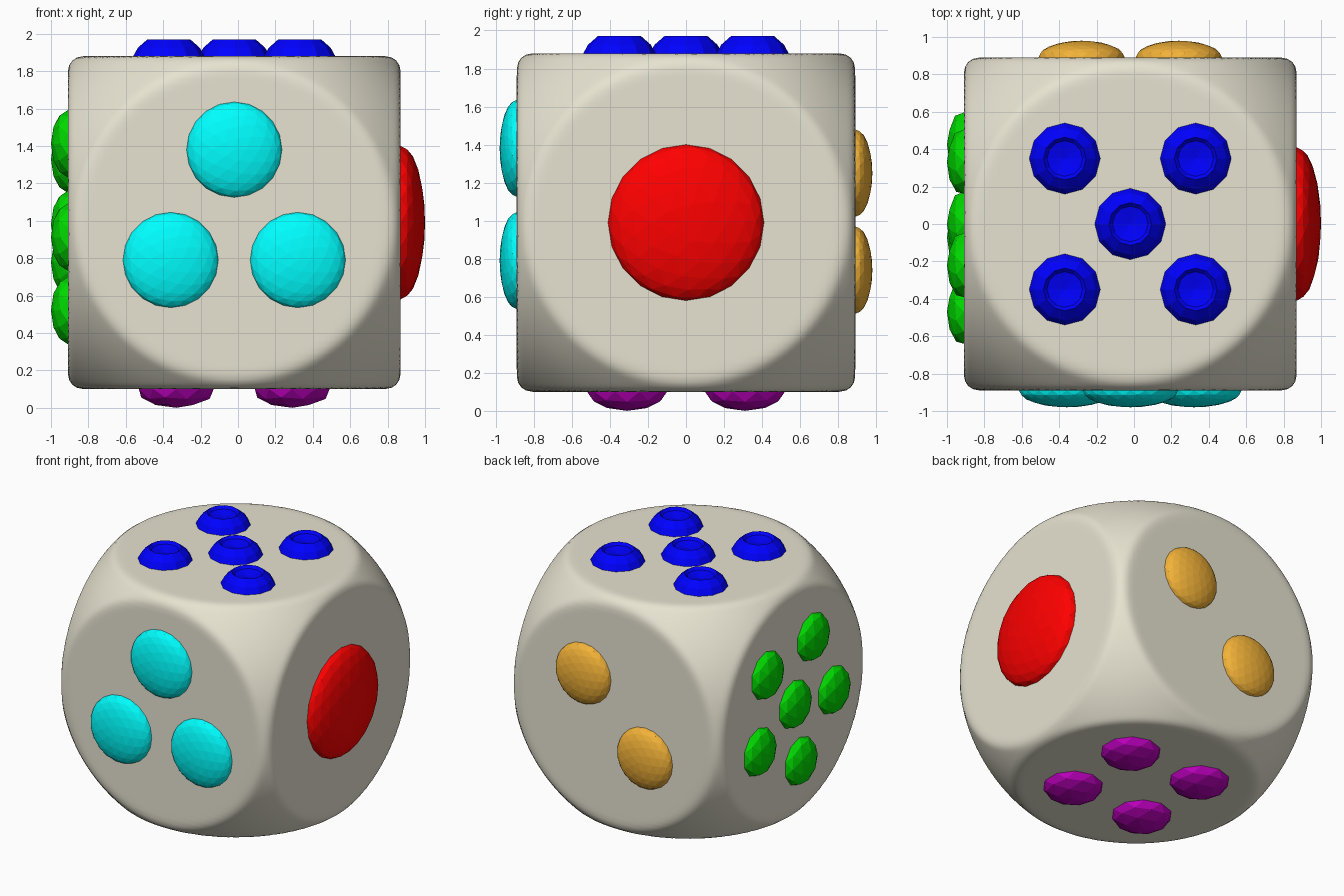
import bpy, bmesh, math
from mathutils import Vector, Matrix

if "Cube" in bpy.data.objects:
    bpy.data.objects.remove(bpy.data.objects["Cube"])

CENTRE = Vector((-0.02, 0.0, 0.99))
HALF = 0.89


def paint(obj, name, rgb):
    mat = bpy.data.materials.new(name)
    mat.diffuse_color = (*rgb, 1)
    mat.use_nodes = True
    mat.node_tree.nodes["Principled BSDF"].inputs["Base Color"].default_value = mat.diffuse_color
    obj.data.materials.append(mat)


def finish(bm, name, smooth=False):
    for f in bm.faces:
        f.smooth = smooth
    me = bpy.data.meshes.new(name)
    bm.to_mesh(me)
    bm.free()
    obj = bpy.data.objects.new(name, me)
    bpy.context.collection.objects.link(obj)
    return obj


# Die body: cube softly intersected with a sphere
def body():
    bm = bmesh.new()
    bmesh.ops.create_cube(bm, size=2)
    bmesh.ops.subdivide_edges(bm, edges=bm.edges[:], cuts=63, use_grid_fill=True)
    k, ball = 0.03, 1.225
    for v in bm.verts:
        p = Vector([math.tan(c * math.pi / 4) for c in v.co])
        d = p.normalized()
        box = HALF / max(abs(c) for c in d)
        h = max(k - abs(box - ball), 0) / k
        v.co = CENTRE + d * (min(box, ball) - h * h * k / 4)
    paint(finish(bm, "die_body", True), "ivory", (0.8, 0.77, 0.64))


# Faceted dome: squashed icosphere, half sunk into the face
def dome(bm, radius, height, detail, mat):
    bmesh.ops.create_icosphere(bm, subdivisions=detail, radius=1,
                               matrix=mat @ Matrix.Diagonal((radius, radius, height, 1)))


# Cratered stud: lathed profile with a sunken middle
def stud(bm, radius, height, sides, mat):
    rings = []
    for r, z in ((radius * 0.95, -0.06), (radius, 0), (radius * 0.87, 0.045),
                 (radius * 0.6, height), (radius * 0.5, height - 0.02)):
        rings.append([bm.verts.new(mat @ Vector((r * math.cos(a), r * math.sin(a), z)))
                      for a in (2 * math.pi * i / sides for i in range(sides))])
    tip = bm.verts.new(mat @ Vector((0, 0, height - 0.04)))
    for lo, hi in zip(rings, rings[1:]):
        for i in range(sides):
            j = (i + 1) % sides
            bm.faces.new((lo[i], lo[j], hi[j], hi[i]))
    for i in range(sides):
        bm.faces.new((rings[-1][i], rings[-1][(i + 1) % sides], tip))
    bm.faces.new(rings[0][::-1])


# Pips of one face: u and v are the in-face axes, n points outward
def pips(name, rgb, n, u, v, spots, radius, height, detail, shape=dome):
    n, u, v = Vector(n), Vector(u), Vector(v)
    side = v.cross(n)
    bm = bmesh.new()
    for a, b in spots:
        pos = CENTRE + n * HALF + u * a + v * b
        mat = Matrix((side, v, n)).transposed().to_4x4()
        mat.translation = pos
        shape(bm, radius, height, detail, mat)
    paint(finish(bm, name), name + "_colour", rgb)


X, Y, Z = (1, 0, 0), (0, 1, 0), (0, 0, 1)
body()
pips("right_pip", (1, 0, 0), X, Y, Z, [(0, 0)], 0.41, 0.13, 3)
pips("back_pips", (0.9, 0.45, 0.04), Y, X, Z, [(0.26, 0.26), (-0.26, -0.25)], 0.23, 0.09, 3)
pips("front_pips", (0, 1, 1), (0, -1, 0), X, Z,
     [(0, 0.39), (-0.34, -0.2), (0.34, -0.2)], 0.255, 0.09, 3)
pips("bottom_pips", (0.5, 0, 0.5), (0, 0, -1), X, Y,
     [(a, b) for a in (-0.31, 0.31) for b in (-0.31, 0.31)], 0.21, 0.1, 2)
pips("top_pips", (0, 0, 1), Z, X, Y,
     [(0, 0)] + [(a, b) for a in (-0.35, 0.35) for b in (-0.35, 0.35)], 0.19, 0.09, 12, stud)
ring = [math.radians(45.5 + 72 * i) for i in range(5)]
pips("left_pips", (0, 0.7, 0), (-1, 0, 0), Y, Z,
     [(0, -0.01)] + [(0.475 * math.cos(t), 0.475 * math.sin(t)) for t in ring], 0.18, 0.09, 2)
